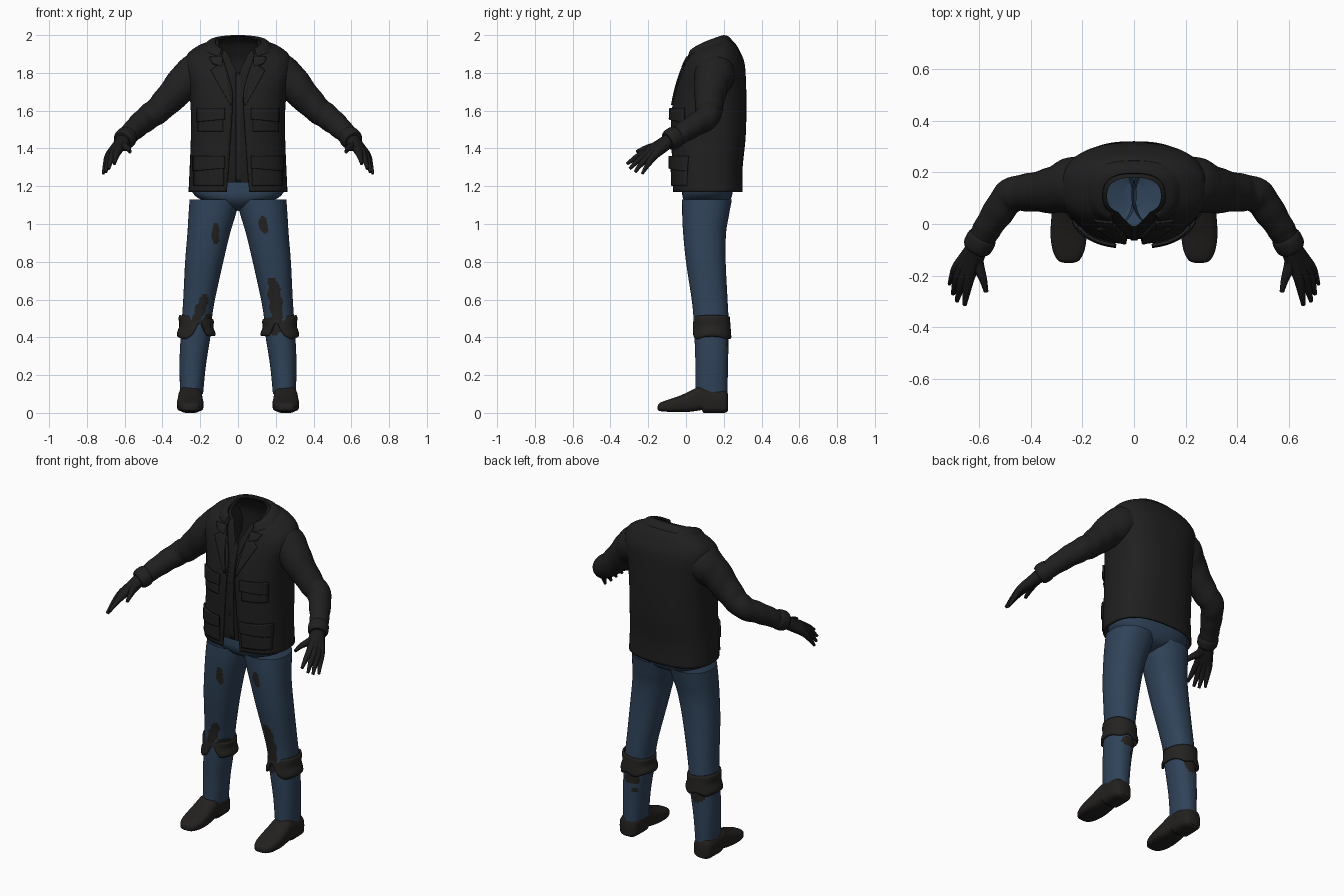
import bpy, bmesh, math
from mathutils import Vector
from mathutils.bvhtree import BVHTree

if "Cube" in bpy.data.objects:
    bpy.data.objects.remove(bpy.data.objects["Cube"])


def material(name, r, g, b):
    m = bpy.data.materials.new(name)
    m.use_nodes = True
    m.diffuse_color = (r, g, b, 1)
    bsdf = m.node_tree.nodes["Principled BSDF"]
    bsdf.inputs["Base Color"].default_value = (r, g, b, 1)
    bsdf.inputs["Roughness"].default_value = 0.9
    return m


BLACK = material("jacket_black", .014, .014, .014)
SHIRT = material("shirt_black", .012, .012, .012)
DENIM = material("denim_blue", .029, .056, .1)
CLOTH = material("worn_cloth", .018, .017, .016)
LEATHER = material("dark_leather", .017, .015, .014)
GLOVE = material("glove_black", .012, .011, .011)


def spline(rows, k=6):
    """Catmull-Rom interpolation of tuples of any length."""
    out = []
    for i in range(len(rows) - 1):
        a, b, c, d = (rows[max(i - 1, 0)], rows[i], rows[i + 1], rows[min(i + 2, len(rows) - 1)])
        for s in range(k):
            t = s / k
            out.append(tuple(q + t * ((r - p) / 2 + t * (p - 2.5 * q + 2 * r - w / 2
                       + t * (1.5 * (q - r) + (w - p) / 2))) for p, q, r, w in zip(a, b, c, d)))
    return out + [tuple(rows[-1])]


def loft(name, rings, mat, closed=True, caps=False, thick=0, mirror=False):
    bm = bmesh.new()
    vs = [[bm.verts.new(p) for p in ring] for ring in rings]
    n = len(rings[0])
    for a, b in zip(vs, vs[1:]):
        for j in range(n if closed else n - 1):
            k = (j + 1) % n
            bm.faces.new((a[j], a[k], b[k], b[j]))
    if caps:
        bm.faces.new(vs[0])
        bm.faces.new(vs[-1])
        bmesh.ops.recalc_face_normals(bm, faces=bm.faces)
    bmesh.ops.remove_doubles(bm, verts=bm.verts, dist=1e-5)
    me = bpy.data.meshes.new(name)
    bm.to_mesh(me)
    bm.free()
    ob = bpy.data.objects.new(name, me)
    bpy.context.collection.objects.link(ob)
    me.materials.append(mat)
    if mirror:
        ob.modifiers.new("mirror", 'MIRROR').use_mirror_merge = False
    if thick:
        ob.modifiers.new("thickness", 'SOLIDIFY').thickness = thick
    bpy.ops.object.select_all(action='DESELECT')
    ob.select_set(True)
    bpy.context.view_layer.objects.active = ob
    bpy.ops.object.shade_smooth_by_angle(angle=math.radians(40))
    return ob


def power(v, e):
    return math.copysign(abs(v) ** e, v)


def oval(cx, cy, rx, ry, z, count=64, n=2.2):
    """Horizontal rounded section."""
    ts = [2 * math.pi * j / count for j in range(count)]
    return [(cx + rx * power(math.sin(t), 2 / n), cy - ry * power(math.cos(t), 2 / n), z) for t in ts]


def coat_ring(row, inset=0.0, count=90, n=2.5):
    """Torso section, open at the front by a half gap, tilted up to the back."""
    hw, yf, yb, zf, zb, gap = row
    hw, yf, yb = hw - inset, yf + inset, yb - inset
    t0 = math.asin(min(1, (max(gap, 0) / hw) ** (n / 2)))
    ring = []
    for j in range(count + 1):
        t = t0 + (2 * math.pi - 2 * t0) * j / count
        y = -power(math.cos(t), 2 / n)
        up = min(1, max(0, (y + 1) / 2)) ** .6
        ring.append((hw * power(math.sin(t), 2 / n), (yf + yb) / 2 + y * (yb - yf) / 2, zf + (zb - zf) * up))
    return ring


def tube(name, path, mat, count=20, wobble=0.0, k=6):
    """Capped round tube along (x, y, z, radius) points, mirrored to both sides."""
    pts = spline(path, k)
    rings = []
    for i, p in enumerate(pts):
        c = Vector(p[:3])
        d = (Vector(pts[min(i + 1, len(pts) - 1)][:3]) - Vector(pts[max(i - 1, 0)][:3])).normalized()
        u = d.cross(Vector((0, 0, 1))).normalized()
        v = u.cross(d)
        ring = []
        for j in range(count):
            t = 2 * math.pi * j / count
            r = p[3] * (1 + wobble * math.sin(i * 1.1 + 2 * math.sin(t)))
            ring.append(c + u * r * math.cos(t) + v * r * math.sin(t))
        rings.append(ring)
    return loft(name, rings, mat, caps=True, mirror=True)


# Jacket shell and shirt: half width, front y, back y, front z, back z, gap
TORSO = [(.262, -.07, .30, 1.17, 1.17, .06), (.256, -.075, .30, 1.3, 1.3, .05),
         (.25, -.077, .315, 1.45, 1.45, .04), (.25, -.075, .32, 1.6, 1.6, .03),
         (.262, -.058, .318, 1.7, 1.74, .03), (.283, -.035, .31, 1.78, 1.85, .05),
         (.272, -.012, .285, 1.84, 1.915, .07), (.222, .003, .257, 1.87, 1.96, .08),
         (.165, .012, .225, 1.885, 1.982, .085), (.122, .02, .197, 1.895, 1.995, .08)]
jacket = loft("jacket", [coat_ring(r) for r in spline(TORSO)], BLACK, closed=False, thick=.012)
neckline = [0, 0, 0, 0, 0, 0, .025, .04, .05, .06]
shirt_rows = [r[:5] + (g,) for r, g in zip(TORSO, neckline)]
shirt_rows[0] = shirt_rows[0][:3] + (1.22, 1.22, 0)
shirt = loft("shirt", [coat_ring(r, .018) for r in spline(shirt_rows)], SHIRT, closed=False)

# Turned-down collar
COLLAR = [(.185, -.002, .245, 1.872, 1.972, .1), (.155, .008, .222, 1.9, 1.995, .092),
          (.122, .018, .197, 1.907, 2.0, .085)]
loft("collar", [coat_ring(r) for r in spline(COLLAR)], BLACK, closed=False, thick=.012)


def tree(ob):
    me = ob.data
    return BVHTree.FromPolygons([v.co.copy() for v in me.vertices], [tuple(p.vertices) for p in me.polygons])


COAT, INNER = tree(jacket), tree(shirt)


def panel(name, corners, lift, surface=COAT, mat=BLACK, mirror=True, steps=12, thick=.012):
    """Plate wrapped on the front: corners (x, z) bottom in, bottom out, top out, top in."""
    a, b, c, d = (Vector(p) for p in corners)
    rings = []
    for i in range(steps + 1):
        ring = []
        for j in range(steps + 1):
            u, v = j / steps, i / steps
            q = a.lerp(b, u).lerp(d.lerp(c, u), v)
            hit = surface.ray_cast(Vector((q.x, -1, q.y)), Vector((0, 1, 0)))[0]
            if hit is None or hit.y > .1:
                hit = surface.find_nearest(Vector((q.x, .01, q.y)))[0]
            ring.append((hit.x, hit.y - lift, hit.z))
        rings.append(ring)
    return loft(name, rings, mat, closed=False, thick=thick, mirror=mirror)


# Pockets with flaps, lapels and front fastening
panel("chest_pocket", [(.08, 1.49), (.215, 1.49), (.215, 1.6), (.08, 1.6)], .008)
panel("chest_pocket_flap", [(.07, 1.555), (.22, 1.54), (.22, 1.615), (.07, 1.615)], .018)
panel("hip_pocket", [(.075, 1.2), (.235, 1.2), (.235, 1.34), (.075, 1.34)], .01)
panel("hip_pocket_flap", [(.07, 1.295), (.24, 1.28), (.24, 1.36), (.07, 1.36)], .02)
panel("lapel", [(.032, 1.63), (.042, 1.63), (.145, 1.815), (.075, 1.865)], .008)
panel("lapel_notch", [(.085, 1.835), (.135, 1.85), (.155, 1.885), (.08, 1.89)], .01)
panel("front_placket", [(-.012, 1.225), (.014, 1.225), (.014, 1.8), (-.012, 1.8)], .005,
      INNER, BLACK, False, 24, .006)

# Sleeves, cuffs and gloves
tube("sleeve", [(.15, .16, 1.8, .115), (.235, .15, 1.785, .108), (.32, .13, 1.71, .088),
                (.41, .122, 1.615, .073), (.475, .11, 1.565, .067), (.53, .04, 1.52, .06),
                (.575, -.03, 1.475, .053), (.608, -.09, 1.442, .047)], BLACK, 32, .025)
tube("cuff", [(.583, -.045, 1.466, .052), (.59, -.058, 1.46, .058), (.605, -.085, 1.445, .057),
              (.612, -.098, 1.438, .048)], BLACK, 32)
WRIST = (.606, -.085, 1.444, .038)
FINGERS = {"index": [(.638, -.205, 1.385, .023), (.648, -.265, 1.352, .015), (.655, -.313, 1.318, .008)],
           "middle": [(.656, -.2, 1.375, .024), (.674, -.255, 1.335, .015), (.685, -.298, 1.292, .008)],
           "ring": [(.672, -.187, 1.365, .024), (.69, -.235, 1.32, .015), (.7, -.27, 1.275, .008)],
           "little": [(.684, -.17, 1.36, .022), (.702, -.205, 1.31, .014), (.714, -.232, 1.266, .007)],
           "thumb": [(.607, -.15, 1.412, .026), (.585, -.21, 1.402, .016), (.572, -.262, 1.382, .009)]}
for finger, joints in FINGERS.items():
    mid = tuple((p + q) / 2 for p, q in zip(WRIST, joints[0]))
    tube("glove_" + finger, [WRIST, mid] + joints, GLOVE, 14, k=4)

# Trousers: hips, then legs as z, inner x, outer x, front y, back y
HIPS = [(1.075, .04, .06, .16), (1.1, .12, .01, .215), (1.14, .215, -.017, .24),
        (1.19, .25, -.02, .25), (1.25, .247, -.015, .255)]
hip_rings = [oval(0, (f + b) / 2, w, (b - f) / 2, z, n=2.5) for z, w, f, b in spline(HIPS)]
loft("trouser_hips", hip_rings, DENIM)
loft("trouser_crotch", [hip_rings[0], oval(0, .11, .002, .002, 1.07)], DENIM)
LEG = [(.1, .185, .306, .05, .22), (.25, .17, .31, .05, .222), (.4, .147, .304, .045, .226),
       (.5, .138, .297, .04, .225), (.6, .122, .29, .03, .22), (.8, .078, .28, 0, .21),
       (.95, .042, .268, -.015, .212), (1.05, .012, .262, -.02, .228), (1.13, -.01, .256, -.02, .243)]
# Worn spots: x, z, half width, half height, slant, facing
SPOTS = [(-.12, .945, .02, .06, 0, -1), (.135, .995, .024, .05, -.1, -1), (.197, .6, .036, .13, -.12, -1),
         (-.2, .545, .03, .09, .35, -1), (.2, .47, .04, .06, 0, -1), (-.16, .47, .035, .05, 0, -1),
         (-.23, .38, .045, .035, 0, 1), (.22, .37, .05, .035, 0, 1), (.2, .3, .018, .018, 0, 1)]


def worn(c, centre_y):
    for x, z, w, h, slant, facing in SPOTS:
        dz = c.z - z
        ragged = 1 + .2 * math.sin(90 * c.z + 50 * c.x)
        if (c.y - centre_y) * facing > 0 and ((c.x - x - slant * dz) / w) ** 2 + (dz / h) ** 2 < ragged:
            return True
    return False


for side, label in ((1, "left"), (-1, "right")):
    rings = [oval(side * (i + o) / 2, (f + b) / 2, (o - i) / 2, (b - f) / 2, z, 110)
             for z, i, o, f, b in spline(LEG, 12)]
    leg = loft(label + "_trouser_leg", rings, DENIM)
    leg.data.materials.append(CLOTH)
    for face in leg.data.polygons:
        face.material_index = int(worn(face.center, .12))

# Knee wraps with a raised notch at the front
wrap = []
for v in range(9):
    t = v / 8
    ring = oval(.221, .138, .1 - .012 * t + .004 * math.sin(t * 9), .102 - .008 * t, 0, 72)
    low = [.4 + .085 * math.exp(-((x - .2) / .028) ** 2) * (y < .12) + .008 * math.sin(60 * x)
           for x, y, z in ring]
    wrap.append([(x, y, lo + (.495 + .12 * (x - .12) - lo) * t) for (x, y, z), lo in zip(ring, low)])
loft("knee_wrap", wrap, CLOTH, thick=.01, mirror=True)

# Shoes: y, half width, bottom z, top z
SHOE = [(-.15, .018, .018, .035), (-.14, .042, .01, .052), (-.1, .062, .006, .068), (-.04, .07, .005, .088),
        (.02, .067, .006, .115), (.065, .064, .012, .138), (.085, .063, .014, .14), (.095, .063, 0, .14),
        (.16, .062, 0, .13), (.205, .055, 0, .12), (.222, .035, .01, .1)]
shoe = []
for y, w, lo, hi in spline(SHOE, 5):
    ts = [2 * math.pi * j / 32 for j in range(32)]
    shoe.append([(.253 + w * power(math.cos(t), .75), y,
                  (lo + hi) / 2 + (hi - lo) / 2 * power(math.sin(t), .75 if math.sin(t) > 0 else .4))
                 for t in ts])
loft("shoe", shoe, LEATHER, caps=True, mirror=True)
